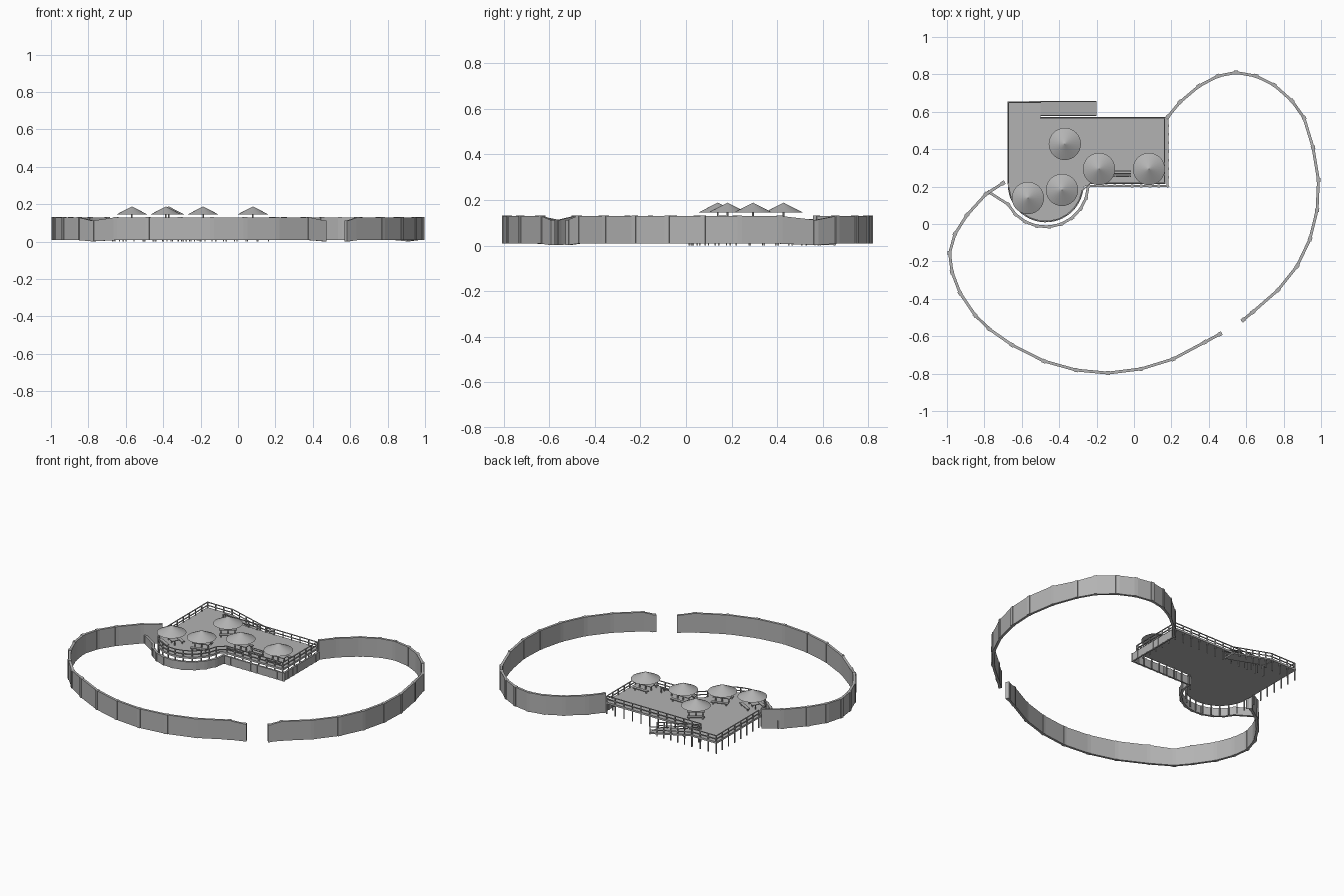
import bpy, bmesh, math
from mathutils import Vector, Matrix

cube = bpy.data.objects.get("Cube")
if cube:
    bpy.data.objects.remove(cube, do_unlink=True)

grey = bpy.data.materials.new("plain grey")
grey.use_nodes = True
COLOUR = (0.45, 0.45, 0.45, 1)
grey.diffuse_color = COLOUR
grey.node_tree.nodes["Principled BSDF"].inputs["Base Color"].default_value = COLOUR


def finish(name, bm, smooth=False):
    mesh = bpy.data.meshes.new(name)
    bmesh.ops.recalc_face_normals(bm, faces=bm.faces[:])
    bm.to_mesh(mesh)
    bm.free()
    mesh.materials.append(grey)
    obj = bpy.data.objects.new(name, mesh)
    bpy.context.collection.objects.link(obj)
    if smooth:
        for p in mesh.polygons:
            p.use_smooth = True
    return obj


def beam(bm, p, q, width, bottom, top):
    """Upright slab from p to q; bottom and top are (at p, at q)."""
    p, q = Vector(p), Vector(q)
    d = (q - p).normalized()
    side = Vector((-d.y, d.x)) * width / 2
    for v in bmesh.ops.create_cube(bm, size=2)["verts"]:
        end = v.co.x > 0
        xy = (q if end else p) + side * v.co.y
        v.co = (*xy, (top if v.co.z > 0 else bottom)[end])


def post(bm, p, width, bottom, top, direction=(1, 0)):
    d = Vector(direction).normalized() * width / 2
    p = Vector(p)
    beam(bm, p - d, p + d, width, (bottom, bottom), (top, top))


def spaced(path, step):
    """Points along a path about one step apart."""
    out = []
    for a, b in zip(path, path[1:]):
        a, b = Vector(a), Vector(b)
        n = max(1, round((b - a).length / step))
        out += [a.lerp(b, i / n) for i in range(n)]
    return out + [Vector(path[-1])]


def wall(name, path, width, bottom, top, post_width, dips=()):
    bm = bmesh.new()
    tops = [top - (0.018 if i in dips else 0) for i in range(len(path))]
    lows = [bottom - (0.006 if i in dips else 0) for i in range(len(path))]
    for i in range(len(path) - 1):
        beam(bm, path[i], path[i + 1], width, lows[i:i + 2], tops[i:i + 2])
    for i, p in enumerate(path):
        a, b = path[max(i - 1, 0)], path[min(i + 1, len(path) - 1)]
        post(bm, p, post_width, lows[i], tops[i] + 0.001, Vector(b) - Vector(a))
    finish(name, bm)


# Tall enclosure fence in two runs, with a gap for the gate
east = [(.583, -.513), (.636, -.47), (.77, -.353), (.872, -.225), (.941, -.08),
        (.979, .075), (.986, .235), (.957, .41), (.909, .567), (.845, .658),
        (.749, .743), (.652, .791), (.545, .81), (.449, .791), (.348, .738),
        (.246, .652), (.18, .572)]
west = [(.46, -.588), (.38, -.631), (.209, -.722), (.037, -.775), (-.139, -.797),
        (-.31, -.781), (-.481, -.733), (-.652, -.647), (-.775, -.561),
        (-.85, -.487), (-.93, -.369), (-.973, -.257), (-.986, -.155),
        (-.957, -.053), (-.893, .048), (-.791, .16), (-.70, .219)]
wall("east_fence", east, .015, .008, .13, .021, (0, 8))
wall("west_fence", west, .015, .008, .13, .021, (0, 8))


def arc(radius, start, end, n):
    angles = [math.radians(start + (end - start) * i / n) for i in range(n + 1)]
    return [(-.472 + radius * math.cos(a), .212 + radius * math.sin(a)) for a in angles]


# Low wall around the water side of the deck
curve = [(-.775, .17)] + arc(.228, 208, 358, 9)
wall("curved_low_wall", curve, .014, .008, .06, .018)
wall("straight_low_wall", spaced([curve[-1], (.18, .203), (.18, .572)], .045),
     .010, .008, .06, .014)

# Deck slab with a round bay
DECK = .078
bay = arc(.203, 180, 356, 24)
outline = [(-.675, .655), *bay, (-.235, .215), (.168, .215), (.168, .572), (-.5, .572), (-.5, .657)]
bm = bmesh.new()
slab = bm.faces.new([bm.verts.new((x, y, DECK - .012)) for x, y in outline])
grown = bmesh.ops.extrude_face_region(bm, geom=[slab])["geom"]
for v in grown:
    if isinstance(v, bmesh.types.BMVert):
        v.co.z = DECK
finish("deck", bm)

# Deck railing: posts running down to the ground, with rails between
bm = bmesh.new()
front = [*arc(.198, 185, 350, 11), (-.232, .22), (.163, .22), (.163, .566), (-.5, .566)]
rear = [(-.5, .65), (-.67, .65), (-.67, .22)]
for run in (front, rear):
    for p in spaced(run, .06):
        post(bm, p, .006, 0, DECK + .037)
    for a, b in zip(run, run[1:]):
        for z in (.014, .034):
            beam(bm, a, b, .006, (DECK + z,) * 2, (DECK + z + .004,) * 2)
finish("deck_railing", bm)

# Access ramp along the back, sloping down from the deck
bm = bmesh.new()
beam(bm, (-.5, .617), (-.2, .617), .08, (DECK - .01, .003), (DECK, .012))
finish("ramp", bm)
bm = bmesh.new()
for y in (.58, .654):
    for z in (.014, .034):
        beam(bm, (-.5, y), (-.2, y), .005, (DECK + z, .012 + z), (DECK + z + .004, .016 + z))
    for i in range(7):
        t = i / 6
        post(bm, (-.497 + .294 * t, y), .005, 0, DECK + .037 - .066 * t)
finish("ramp_railing", bm)


# Parasols and picnic tables
def parasol(x, y, turn):
    bm = bmesh.new()
    bmesh.ops.create_cone(bm, segments=32, radius1=.086, radius2=.0005, depth=.044,
                          matrix=Matrix.Translation((x, y, .166)))
    bmesh.ops.delete(bm, geom=[f for f in bm.faces if f.normal.z < -.9], context="FACES_ONLY")
    finish("parasol_canopy", bm, True)
    bm = bmesh.new()
    bmesh.ops.create_cone(bm, cap_ends=True, segments=8, radius1=.004, radius2=.004,
                          depth=.11, matrix=Matrix.Translation((x, y, DECK + .052)))
    finish("parasol_pole", bm)
    bm = bmesh.new()
    along = Vector((math.cos(turn), math.sin(turn)))
    across = Vector((-along.y, along.x))
    for offset, width, z in ((0, .045, .034), (-.05, .02, .018), (.05, .02, .018)):
        c = Vector((x, y)) + across * offset
        beam(bm, c - along * .052, c + along * .052, width,
             (DECK + z - .004,) * 2, (DECK + z,) * 2)
        for s in (-.04, .04):
            post(bm, c + along * s, .006, DECK, DECK + z - .002, along)
    finish("picnic_table", bm)


for x, y, turn in ((-.37, .428, .6), (-.567, .139, -.5), (-.385, .182, .3),
                   (-.187, .294, 0), (.08, .294, 0)):
    parasol(x, y, turn)

# Slatted bench between the parasols
bm = bmesh.new()
for y, z in ((.255, .02), (.263, .02), (.271, .02), (.281, .03), (.284, .038)):
    beam(bm, (-.11, y), (-.015, y), .005, (DECK + z - .003,) * 2, (DECK + z,) * 2)
for x in (-.1, -.025):
    post(bm, (x, .257), .006, DECK, DECK + .018)
    post(bm, (x, .285), .006, DECK, DECK + .038)
finish("bench", bm)
